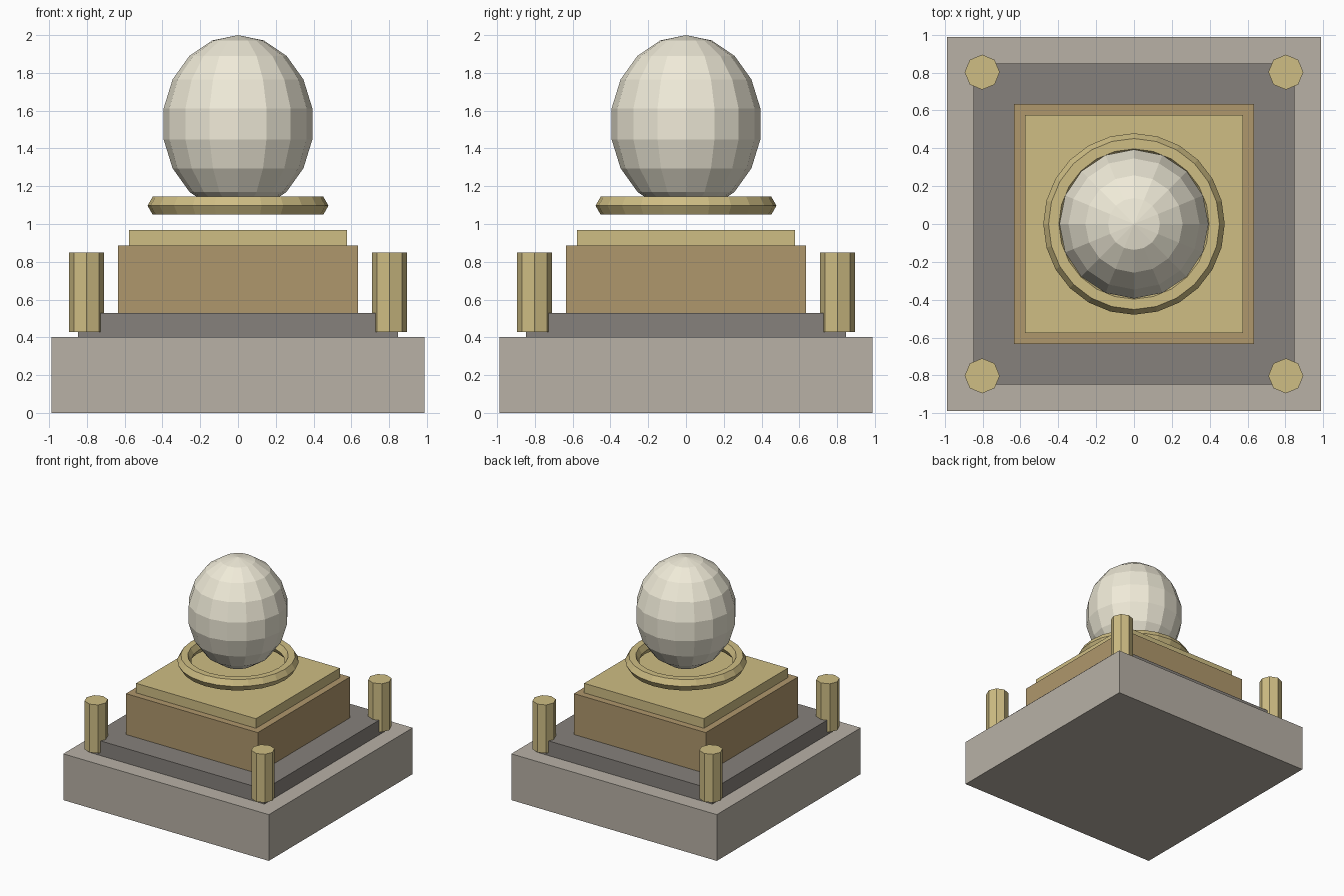
import bpy
import math

if "Cube" in bpy.data.objects:
    bpy.data.objects.remove(bpy.data.objects["Cube"])


def material(name, rgb):
    mat = bpy.data.materials.new(name)
    mat.diffuse_color = (*rgb, 1)
    mat.use_nodes = True
    mat.node_tree.nodes["Principled BSDF"].inputs["Base Color"].default_value = mat.diffuse_color
    return mat


stone = material("pale_stone", (0.48, 0.44, 0.38))
slate = material("dark_stone", (0.24, 0.22, 0.20))
bronze = material("bronze", (0.43, 0.31, 0.15))
gold = material("gold", (0.62, 0.51, 0.23))
ivory = material("ivory", (0.87, 0.83, 0.69))


def finish(name, mat):
    obj = bpy.context.object
    obj.name = name
    obj.data.materials.append(mat)
    return obj


def slab(name, half, z0, z1, mat):
    bpy.ops.mesh.primitive_cube_add(size=1, location=(0, 0, (z0 + z1) / 2))
    bpy.context.object.scale = (2 * half, 2 * half, z1 - z0)
    return finish(name, mat)


# Stepped square pedestal
slab("base_plinth", 0.988, 0.0, 0.402, stone)
slab("lower_step", 0.847, 0.402, 0.53, slate)
slab("pedestal_block", 0.634, 0.53, 0.885, bronze)
slab("pedestal_cap", 0.576, 0.885, 0.968, gold)

# Octagonal corner posts, set slightly above the plinth
for sx, x in (("left", -0.802), ("right", 0.802)):
    for sy, y in (("front", -0.802), ("back", 0.802)):
        bpy.ops.mesh.primitive_cylinder_add(
            vertices=8, radius=0.0925, depth=0.42, location=(x, y, 0.638))
        finish(f"{sy}_{sx}_post", gold)

# Floating ring with a hexagonal section
bpy.ops.mesh.primitive_torus_add(
    major_segments=24, minor_segments=6, major_radius=0.424,
    minor_radius=0.055, location=(0, 0, 1.097))
finish("floating_ring", gold)

# Faceted egg-shaped orb
bpy.ops.mesh.primitive_uv_sphere_add(
    segments=16, ring_count=9, radius=0.4, location=(0, 0, 1.53))
bpy.context.object.scale = (1, 1, 1.175)
finish("orb", ivory)
